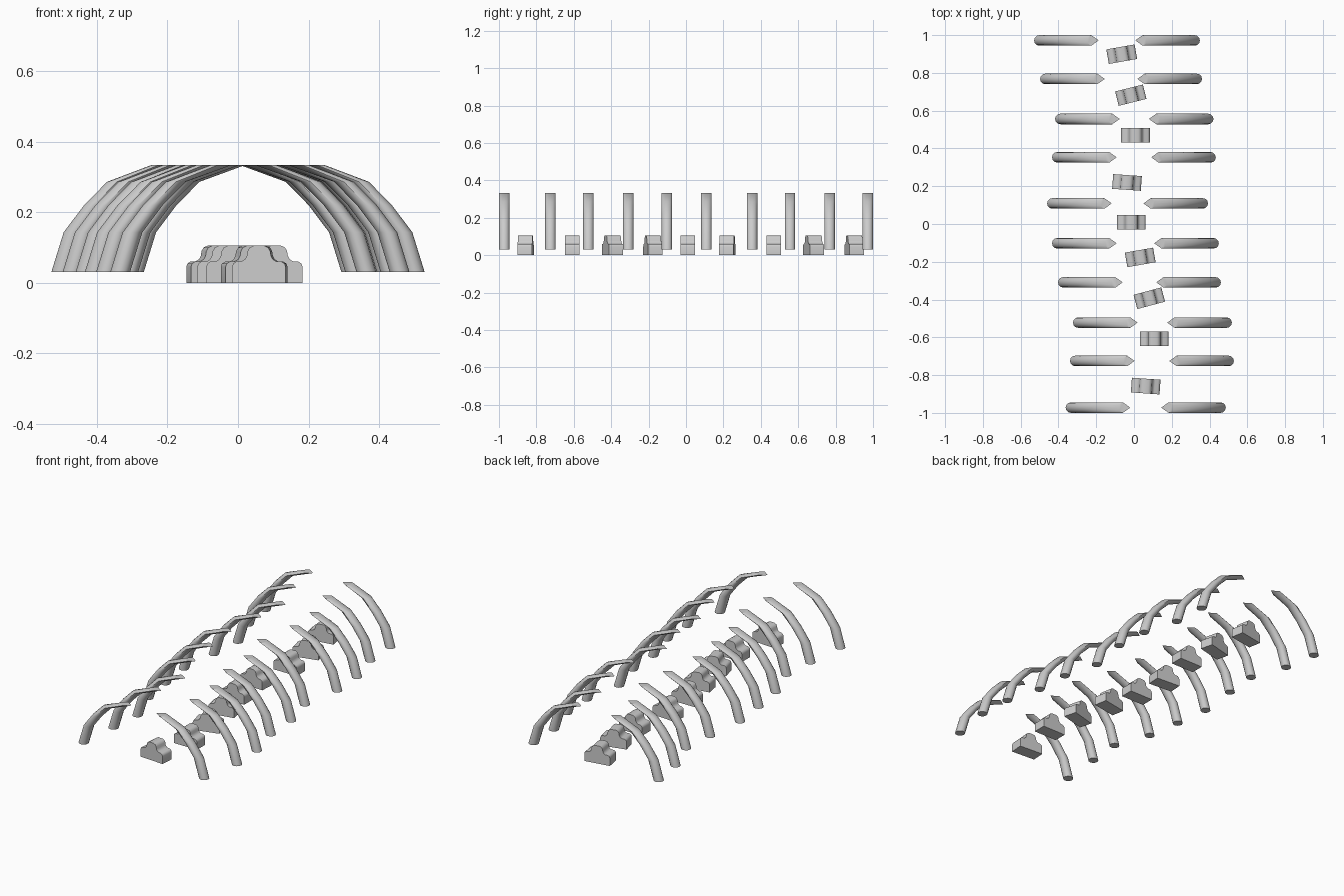
import bpy, bmesh, math

if "Cube" in bpy.data.objects:
    bpy.data.objects.remove(bpy.data.objects["Cube"])

def finish(bm, name, angle):
    bmesh.ops.recalc_face_normals(bm, faces=bm.faces)
    me = bpy.data.meshes.new(name)
    bm.to_mesh(me)
    bm.free()
    ob = bpy.data.objects.new(name, me)
    bpy.context.collection.objects.link(ob)
    bpy.ops.object.select_all(action='DESELECT')
    ob.select_set(True)
    bpy.context.view_layer.objects.active = ob
    bpy.ops.object.shade_smooth_by_angle(angle=math.radians(angle))
    return ob

# Rib: level rings swept up and inward (inward offset, height)
R, SIDES = 0.028, 12
PATH = [(0.028, 0.03), (0.063, 0.143), (0.121, 0.22), (0.186, 0.286), (0.303, 0.333)]

def rib(name, outer_x, y, side):
    bm = bmesh.new()
    rings = []
    for k, (off, z) in enumerate(PATH):
        ring = []
        for i in range(SIDES):
            a = math.tau * i / SIDES
            dx, dy = R * math.cos(a), R * math.sin(a)
            if k == len(PATH) - 1:
                # pointed tip on the inner side
                dx = 0.039 * (1 - abs(dy) / R) if dx > 0 else dx * 0.75
            ring.append(bm.verts.new((outer_x - side * (off + dx), y + dy, z)))
        rings.append(ring)
    for a, b in zip(rings, rings[1:]):
        for i in range(SIDES):
            j = (i + 1) % SIDES
            bm.faces.new((a[i], a[j], b[j], b[i]))
    bm.faces.new(rings[0])
    bm.faces.new(rings[-1])
    finish(bm, name, 40)

# Vertebra: stepped rounded profile extruded in depth
HALF = [(0.076, 0), (0.076, 0.045), (0.073, 0.054), (0.064, 0.06), (0.048, 0.061),
        (0.039, 0.067), (0.034, 0.077), (0.032, 0.09), (0.026, 0.1), (0.015, 0.105)]

def vertebra(name, x, y, turn):
    outline = HALF + [(-px, z) for px, z in reversed(HALF)]
    bm = bmesh.new()
    face = bm.faces.new([bm.verts.new((px, -0.039, z)) for px, z in outline])
    out = bmesh.ops.extrude_face_region(bm, geom=[face])
    moved = [v for v in out['geom'] if isinstance(v, bmesh.types.BMVert)]
    bmesh.ops.translate(bm, vec=(0, 0.078, 0), verts=moved)
    ob = finish(bm, name, 40)
    ob.location = (x, y, 0)
    ob.rotation_euler.z = math.radians(turn)

# Rib pairs: y, outer left x, outer right x
PAIRS = [(0.972, -0.529, 0.349), (0.768, -0.497, 0.360), (0.556, -0.418, 0.421),
         (0.353, -0.434, 0.433), (0.109, -0.460, 0.392), (-0.102, -0.434, 0.449),
         (-0.309, -0.402, 0.460), (-0.522, -0.323, 0.518), (-0.725, -0.339, 0.529),
         (-0.972, -0.362, 0.486)]
for n, (y, left, right) in enumerate(PAIRS):
    rib(f"rib_left_{n}", left, y, -1)
    rib(f"rib_right_{n}", right, y, 1)

# Spine: x, y, turn in degrees
SPINE = [(-0.065, 0.899, 10), (-0.017, 0.682, 14), (0.008, 0.470, 0),
         (-0.037, 0.220, -4), (-0.014, 0.009, 0), (0.033, -0.177, 10),
         (0.081, -0.393, 15), (0.107, -0.608, 0), (0.062, -0.858, -4)]
for n, (x, y, t) in enumerate(SPINE):
    vertebra(f"vertebra_{n}", x, y, t)
